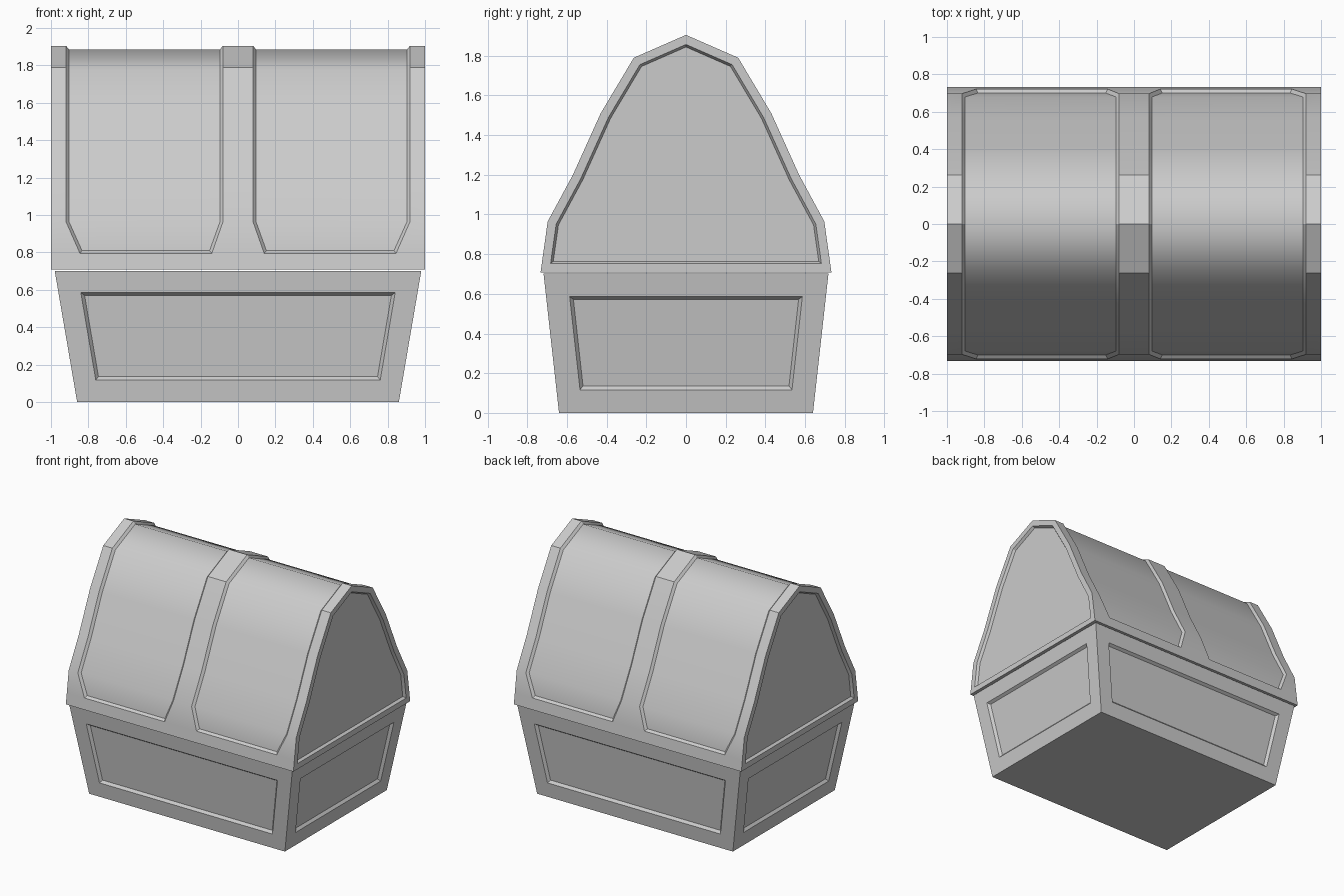
import bpy, bmesh, math

if "Cube" in bpy.data.objects:
    bpy.data.objects.remove(bpy.data.objects["Cube"])


def recess(bm, faces, border, lip=0.017, depth=0.02):
    """Leave a flat border, then sink the remaining panel with a sloped lip."""
    if border:
        bmesh.ops.inset_region(bm, faces=faces, thickness=border, use_even_offset=True)
    bmesh.ops.inset_region(bm, faces=faces, thickness=lip, depth=-depth,
                           use_even_offset=True)


def finish(bm, name, soft=()):
    """Smooth shading with sharp edges by angle; soft faces stay smooth together."""
    soft = set(soft)
    for f in bm.faces:
        f.smooth = True
    for e in bm.edges:
        inside = all(f in soft for f in e.link_faces)
        e.smooth = inside or e.calc_face_angle(math.pi) < math.radians(30)
    mesh = bpy.data.meshes.new(name)
    bm.to_mesh(mesh)
    bm.free()
    obj = bpy.data.objects.new(name, mesh)
    bpy.context.collection.objects.link(obj)
    return obj


# Chest base: tapered box with a sunken panel on each side
bm = bmesh.new()
bmesh.ops.create_cube(bm, size=2)
for v in bm.verts:
    top = v.co.z > 0
    v.co.x *= 0.98 if top else 0.86
    v.co.y *= 0.718 if top else 0.64
    v.co.z = 0.702 if top else 0
bm.normal_update()
for side in [f for f in bm.faces if abs(f.normal.z) < 0.5]:
    recess(bm, [side], 0.118)
finish(bm, "chest_base")

# Lid: gabled arch profile swept along x, columns narrowing at the panel corners
half = [(-0.733, 0.708), (-0.721, 0.795), (-0.697, 0.965), (-0.57, 1.20),
        (-0.43, 1.51), (-0.263, 1.79)]
profile = half + [(0, 1.905)] + [(-y, z) for y, z in reversed(half)]
bm = bmesh.new()
rows = []
for y, z in profile:
    outer, inner = (0.845, 0.14) if z < 0.9 else (0.92, 0.08)
    xs = (-1, -outer, -inner, inner, outer, 1)
    rows.append([bm.verts.new((x, y, z)) for x in xs])

panels = {1: [], 3: []}
last = len(rows) - 1
for r in range(last):
    for c in range(5):
        a, b = rows[r], rows[r + 1]
        f = bm.faces.new((a[c], a[c + 1], b[c + 1], b[c]))
        if c in panels and 0 < r < last - 1:
            panels[c].append(f)
ends = [bm.faces.new([row[c] for row in rows]) for c in (0, 5)]
bm.faces.new(rows[0] + rows[-1][::-1])
bmesh.ops.recalc_face_normals(bm, faces=bm.faces[:])

# Two curved panels over the top and one gable panel at each end
for faces in panels.values():
    recess(bm, faces, 0, depth=0.018)
for f in ends:
    recess(bm, [f], 0.044, lip=0.012)
bm.normal_update()
finish(bm, "chest_lid", panels[1] + panels[3])
